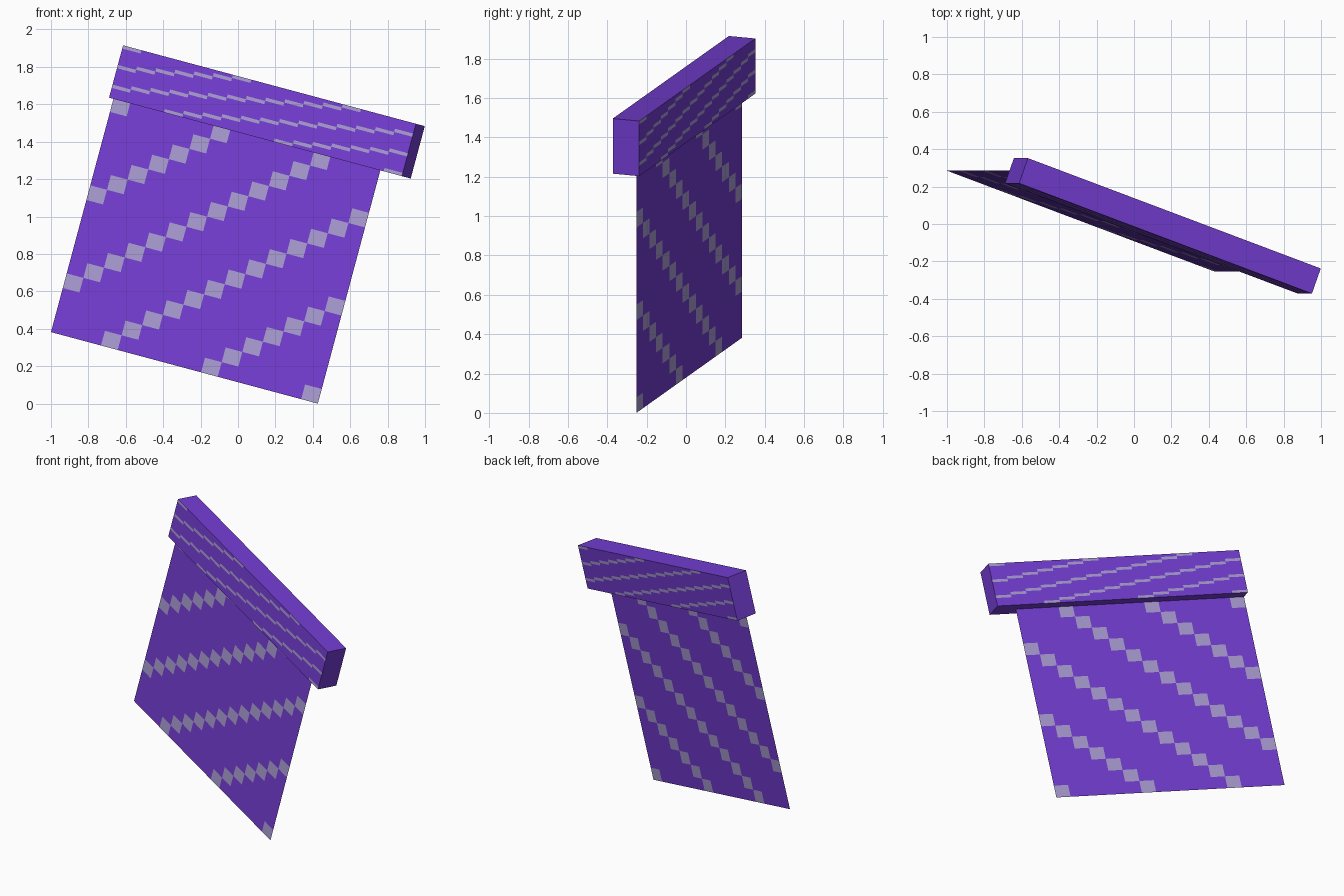
import bpy, bmesh, math
from mathutils import Matrix, Vector

if "Cube" in bpy.data.objects:
    bpy.data.objects.remove(bpy.data.objects["Cube"], do_unlink=True)


def srgb(r, g, b):
    lin = [c / 255 for c in (r, g, b)]
    return [c / 12.92 if c <= 0.04045 else ((c + 0.055) / 1.055) ** 2.4 for c in lin] + [1.0]


def material(name, color):
    m = bpy.data.materials.new(name)
    m.use_nodes = True
    m.diffuse_color = color
    m.node_tree.nodes["Principled BSDF"].inputs["Base Color"].default_value = color
    return m


MATS = [material("violet", srgb(116, 61, 211)), material("pale_lavender", srgb(168, 155, 209))]
CELLS = 16

# Shared tilt: turned about the vertical, then leaned sideways
TILT = (Matrix.Translation((-1.0, 0.285, 0.382))
        @ Matrix.Rotation(math.radians(15), 4, 'Y')
        @ Matrix.Rotation(math.radians(-20), 4, 'Z'))


def checked_sheet(name, left, bottom, width, height, depth=0.0):
    """Upright 16 x 16 sheet with stepped diagonal stripes, thickened if depth is given."""
    bm = bmesh.new()
    bmesh.ops.create_grid(bm, x_segments=CELLS, y_segments=CELLS, size=0.5)
    place = (Matrix.Translation((left + width / 2, -depth / 2, bottom + height / 2))
             @ Matrix.Rotation(math.pi / 2, 4, 'X')
             @ Matrix.Diagonal((width, height, 1, 1)))
    bm.transform(place)
    if depth:
        out = bmesh.ops.extrude_face_region(bm, geom=bm.faces[:], use_keep_orig=True)
        moved = [v for v in out["geom"] if isinstance(v, bmesh.types.BMVert)]
        bmesh.ops.translate(bm, verts=moved, vec=Vector((0, depth, 0)))
        bmesh.ops.recalc_face_normals(bm, faces=bm.faces[:])
    # Every sixth diagonal of cells is pale; each side reads the same from outside
    bm.normal_update()
    for f in bm.faces:
        if abs(f.normal.y) < 0.5:
            continue
        c = f.calc_center_median()
        i = int((c.x - left) / width * CELLS)
        j = int((c.z - bottom) / height * CELLS)
        if f.normal.y > 0:
            i = CELLS - 1 - i
        f.material_index = int((i - j) % 6 == 3)
    me = bpy.data.meshes.new(name)
    bm.to_mesh(me)
    bm.free()
    for m in MATS:
        me.materials.append(m)
    ob = bpy.data.objects.new(name, me)
    bpy.context.collection.objects.link(ob)
    ob.matrix_world = TILT
    return ob


# Thin hanging panel
checked_sheet("hanging_panel", 0.0, 0.0, 1.572, 1.30)
# Thick bar across its top, overhanging on one side
checked_sheet("top_bar", 0.0, 1.291, 1.725, 0.29, 0.143)
